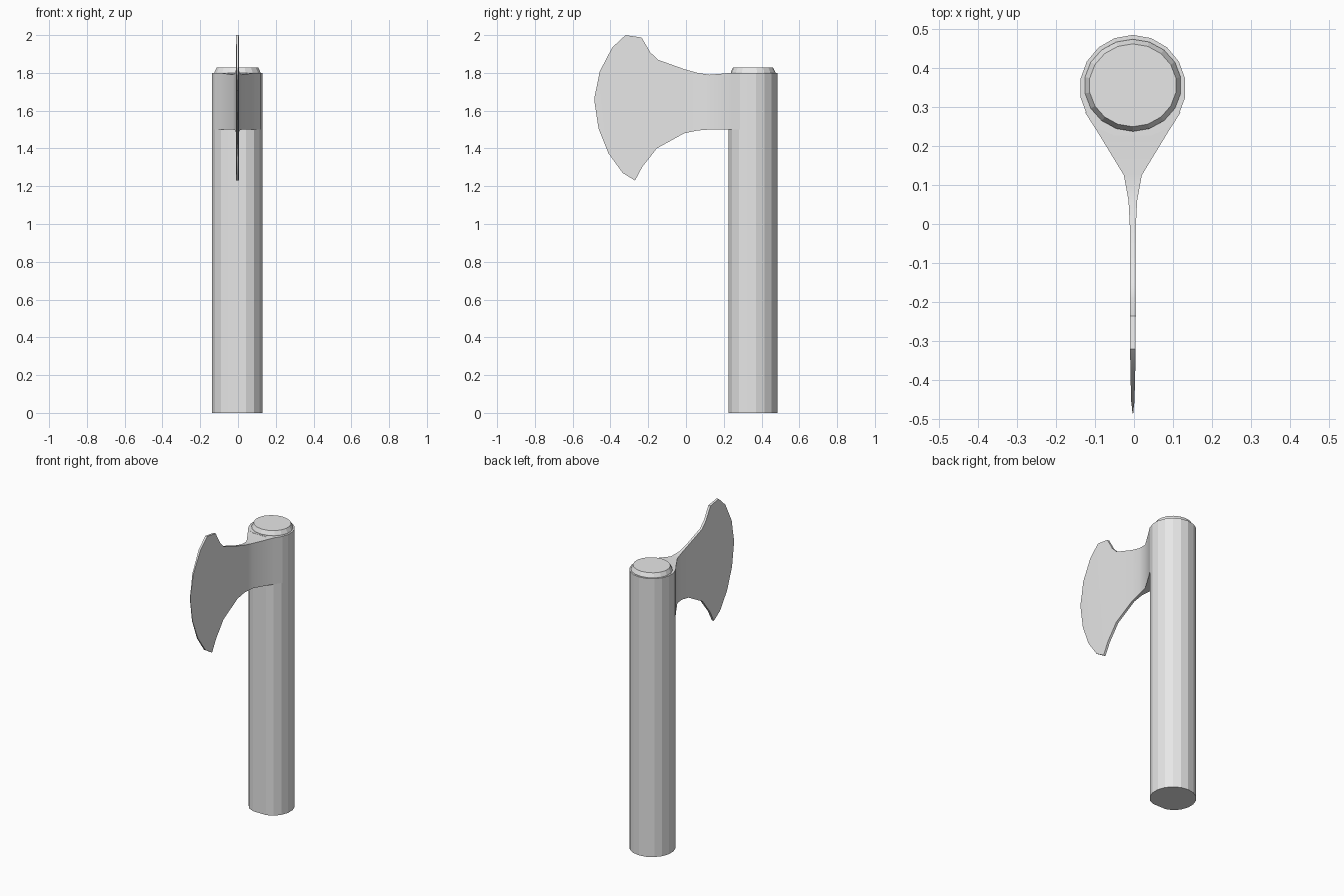
import bpy
import bmesh
from math import sin, cos, tau, radians

cube = bpy.data.objects.get("Cube")
if cube:
    bpy.data.objects.remove(cube)

grey = bpy.data.materials.new("light_grey")
grey.use_nodes = True
grey.diffuse_color = (0.8, 0.8, 0.8, 1)
grey.node_tree.nodes["Principled BSDF"].inputs["Base Color"].default_value = grey.diffuse_color

SIDES = 18
CX = -0.003


def finish(bm, name):
    bmesh.ops.recalc_face_normals(bm, faces=bm.faces)
    mesh = bpy.data.meshes.new(name)
    bm.to_mesh(mesh)
    bm.free()
    mesh.materials.append(grey)
    obj = bpy.data.objects.new(name, mesh)
    bpy.context.collection.objects.link(obj)
    return obj


def loft(rings, name):
    """Skin a list of equal-length closed rings and cap both ends."""
    bm = bmesh.new()
    loops = [[bm.verts.new(p) for p in ring] for ring in rings]
    n = len(loops[0])
    for a, b in zip(loops, loops[1:]):
        for i in range(n):
            j = (i + 1) % n
            bm.faces.new((a[i], a[j], b[j], b[i]))
    bm.faces.new(loops[0])
    bm.faces.new(loops[-1])
    return finish(bm, name)


def ring(rx, ry, cy, z, front=-1):
    """Round section whose front is flattened at y = front."""
    angles = [tau * i / SIDES for i in range(SIDES)]
    return [(CX + rx * sin(a), max(cy + ry * cos(a), front), z) for a in angles]


# Handle: straight shaft with a flattened front
loft([ring(0.136, 0.136, 0.348, z, 0.226) for z in (0, 1.8)], "handle")

# Chamfered plug on top of the handle
loft([ring(0.126, 0.118, 0.355, 1.795), ring(0.123, 0.118, 0.355, 1.805),
      ring(0.112, 0.106, 0.355, 1.828)], "handle_cap")

# Axe head: sections from the collar out to the cutting edge
# (top y, top z, bottom y, bottom z, half thickness)
sections = [
    (0.285, 1.80, 0.285, 1.50, 0.122),
    (0.24, 1.80, 0.24, 1.50, 0.093),
    (0.125, 1.79, 0.125, 1.50, 0.023),
    (0.06, 1.80, 0.06, 1.495, 0.011),
    (-0.01, 1.82, -0.01, 1.48, 0.0075),
    (-0.15, 1.87, -0.155, 1.40, 0.0075),
    (-0.19, 1.91, -0.19, 1.355, 0.0075),
    (-0.235, 1.987, -0.23, 1.305, 0.0075),
    (-0.32, 2.0, -0.27, 1.23, 0.007),
    (-0.39, 1.935, -0.335, 1.27, 0.006),
    (-0.457, 1.807, -0.41, 1.373, 0.004),
    (-0.472, 1.73, -0.463, 1.505, 0.002),
    (-0.485, 1.67, -0.485, 1.65, 0.001),
]
head = loft([[(CX - w, ty, tz), (CX + w, ty, tz), (CX + w, by, bz), (CX - w, by, bz)]
             for ty, tz, by, bz, w in sections], "axe_head")

bpy.ops.object.select_all(action="DESELECT")
head.select_set(True)
bpy.context.view_layer.objects.active = head
bpy.ops.object.shade_smooth_by_angle(angle=radians(30))
